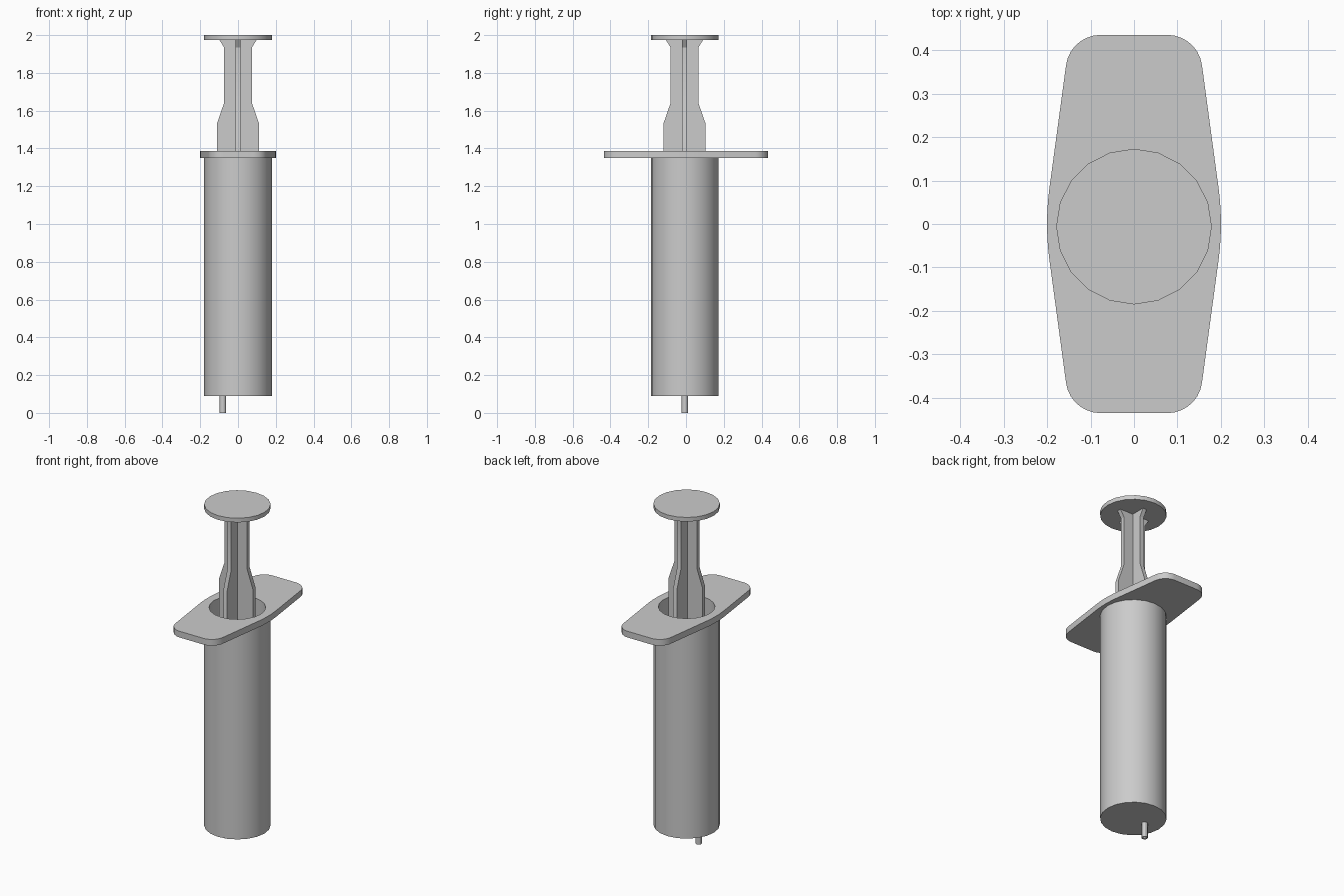
import bpy, bmesh, math
from mathutils import Matrix, Vector

if "Cube" in bpy.data.objects:
    bpy.data.objects.remove(bpy.data.objects["Cube"])

CY = -0.006      # barrel and plunger axis in y
SIDES = 20


def finish(name, bm):
    bmesh.ops.remove_doubles(bm, verts=bm.verts, dist=1e-5)
    bmesh.ops.recalc_face_normals(bm, faces=bm.faces)
    mesh = bpy.data.meshes.new(name)
    bm.to_mesh(mesh)
    bm.free()
    obj = bpy.data.objects.new(name, mesh)
    bpy.context.collection.objects.link(obj)
    smooth(obj)
    return obj


def smooth(obj):
    bpy.ops.object.select_all(action='DESELECT')
    obj.select_set(True)
    bpy.context.view_layer.objects.active = obj
    bpy.ops.object.shade_smooth_by_angle(angle=math.radians(30))


def lathe(name, profile, x=0.0, sides=SIDES, closed=False):
    """Revolve (radius, z) points around a vertical axis."""
    bm = bmesh.new()
    vs = [bm.verts.new((r, 0, z)) for r, z in profile]
    es = [bm.edges.new(p) for p in zip(vs, vs[1:])]
    if closed:
        es.append(bm.edges.new((vs[-1], vs[0])))
    bmesh.ops.spin(bm, geom=vs + es, cent=(0, 0, 0), axis=(0, 0, 1),
                   angle=math.tau, steps=sides, use_merge=False)
    obj = finish(name, bm)
    obj.location = (x, CY, 0)
    return obj


def arc(cx, cy, r, a0, a1, n):
    angles = [math.radians(a0 + (a1 - a0) * i / n) for i in range(n + 1)]
    return [(cx + r * math.cos(a), cy + r * math.sin(a)) for a in angles]


# Hollow barrel with open top and closed floor
lathe("barrel", [(0, 0.09), (0.179, 0.09), (0.179, 1.352), (0.153, 1.352),
                 (0.153, 0.12), (0, 0.12)])

# Off-centre nozzle tube
lathe("nozzle", [(0.017, 0), (0.017, 0.095), (0.009, 0.095), (0.009, 0)],
      x=-0.08, sides=12, closed=True)

# Finger flange: quarter outline mirrored, with a round hole
quarter = arc(-0.43, 0, 0.63, 0, 7.3, 4) + arc(0.077, 0.355, 0.08, 7.3, 90, 7)
left = [(-x, y) for x, y in reversed(quarter)]
top = quarter + left[:-1]
outline = top + [(-x, -y) for x, y in top]
hole = arc(0, CY, 0.153, 0, 360, SIDES)[:-1]
curve = bpy.data.curves.new("finger_flange", 'CURVE')
curve.dimensions = '2D'
curve.fill_mode = 'BOTH'
curve.extrude = 0.0185
for pts in (outline, hole):
    sp = curve.splines.new('POLY')
    sp.points.add(len(pts) - 1)
    for p, (x, y) in zip(sp.points, pts):
        p.co = (x, y, 0, 1)
    sp.use_cyclic_u = True
flange = bpy.data.objects.new("finger_flange", curve)
flange.location.z = 1.3685
bpy.context.collection.objects.link(flange)
bpy.ops.object.select_all(action='DESELECT')
flange.select_set(True)
bpy.context.view_layer.objects.active = flange
bpy.ops.object.convert(target='MESH')
flange = bpy.context.object
bm = bmesh.new()
bm.from_mesh(flange.data)
bmesh.ops.remove_doubles(bm, verts=bm.verts, dist=1e-5)
bmesh.ops.recalc_face_normals(bm, faces=bm.faces)
bm.to_mesh(flange.data)
bm.free()
smooth(flange)

# Plunger ribs: one profile, crossed at right angles
half = [(0.112, 0.78), (0.112, 1.53), (0.074, 1.64), (0.074, 1.935), (0.1, 1.977)]
profile = half + [(-x, z) for x, z in reversed(half)]
for name, angle in (("plunger_rib_wide", 0), ("plunger_rib_deep", 90)):
    bm = bmesh.new()
    face = bm.faces.new([bm.verts.new((x, -0.0125, z)) for x, z in profile])
    ext = bmesh.ops.extrude_face_region(bm, geom=[face])
    verts = [v for v in ext["geom"] if isinstance(v, bmesh.types.BMVert)]
    # keep the starting face as the other cap
    bmesh.ops.translate(bm, verts=verts, vec=Vector((0, 0.025, 0)))
    if not any(f.normal.y and all(v.co.y < 0 for v in f.verts) for f in bm.faces):
        bm.faces.new([v for v in bm.verts if v.co.y < 0])
    bm.transform(Matrix.Rotation(math.radians(angle), 4, 'Z'))
    rib = finish(name, bm)
    rib.location.y = CY - 0.002

# Thumb disc and the stopper inside the barrel
lathe("thumb_disc", [(0, 1.975), (0.179, 1.975), (0.179, 2.0), (0, 2.0)])
lathe("stopper", [(0, 0.66), (0.15, 0.66), (0.15, 0.79), (0, 0.79)])
